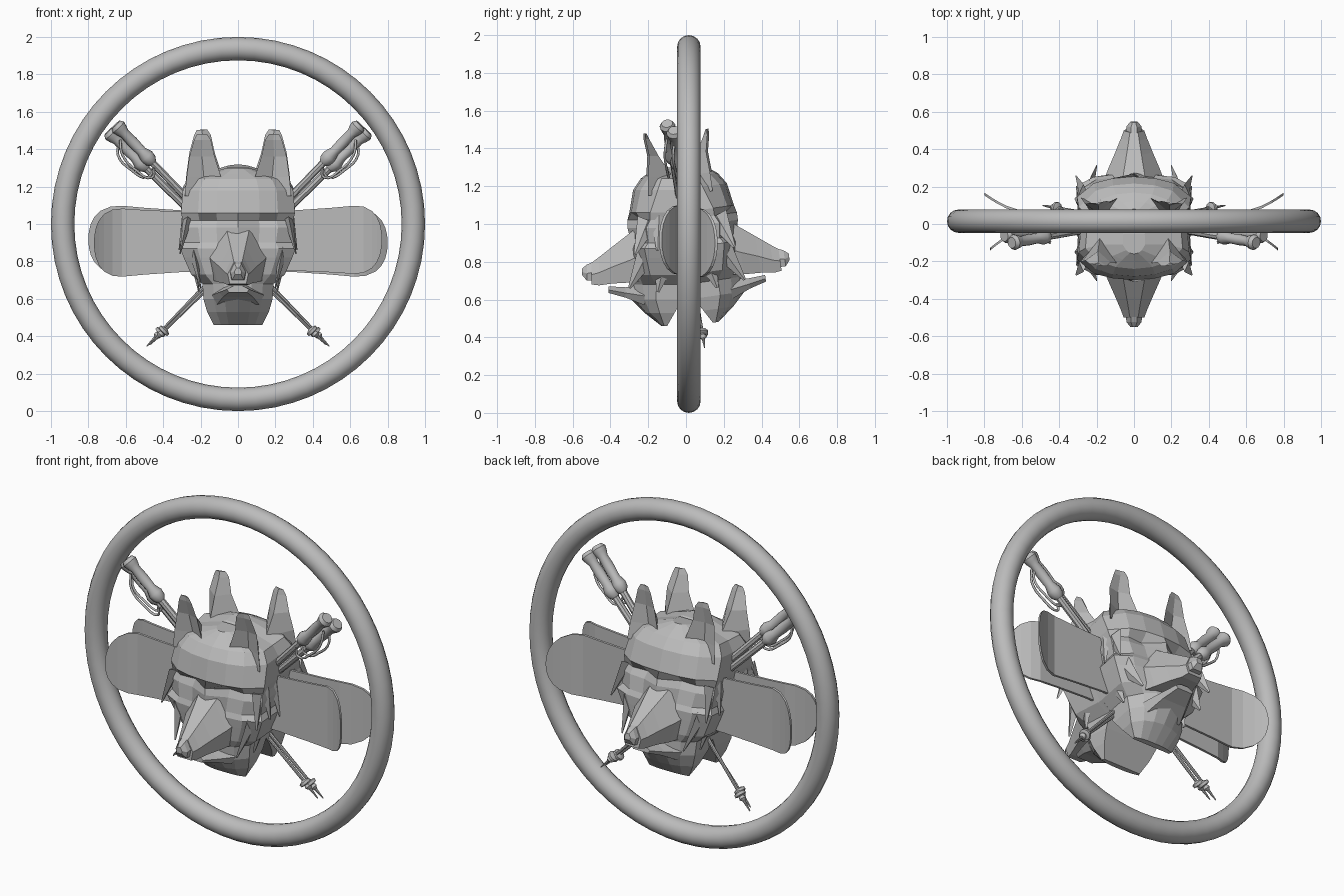
import bpy, bmesh, math
from mathutils import Vector, Matrix

if "Cube" in bpy.data.objects:
    bpy.data.objects.remove(bpy.data.objects["Cube"])

grey = bpy.data.materials.new("plain_grey")
grey.diffuse_color = (0.5, 0.5, 0.5, 1)
grey.use_nodes = True
grey.node_tree.nodes["Principled BSDF"].inputs["Base Color"].default_value = grey.diffuse_color

# the rear head is the front head turned round and tipped slightly upward
PIVOT = Matrix.Translation((0, 0, 0.76))
REAR = PIVOT @ Matrix.Rotation(math.radians(8.3), 4, 'X') @ PIVOT.inverted() @ Matrix.Rotation(math.pi, 4, 'Z')


def finish(name, bm, smooth=False, matrix=None):
    bmesh.ops.recalc_face_normals(bm, faces=bm.faces)
    me = bpy.data.meshes.new(name)
    bm.to_mesh(me)
    bm.free()
    me.materials.append(grey)
    ob = bpy.data.objects.new(name, me)
    bpy.context.collection.objects.link(ob)
    if matrix:
        me.transform(matrix)
    if smooth:
        bpy.context.view_layer.objects.active = ob
        ob.select_set(True)
        bpy.ops.object.shade_smooth_by_angle(angle=math.radians(40))
        ob.select_set(False)
    return ob


def add_loft(bm, rings):
    vs = [[bm.verts.new(p) for p in r] for r in rings]
    n = len(vs[0])
    for a, b in zip(vs, vs[1:]):
        for i in range(n):
            j = (i + 1) % n
            bm.faces.new((a[i], a[j], b[j], b[i]))
    bm.faces.new(vs[0])
    bm.faces.new(vs[-1][::-1])


def loft(name, rings, mirror=False, **kw):
    bm = bmesh.new()
    add_loft(bm, rings)
    if mirror:
        add_loft(bm, [[(-x, y, z) for x, y, z in r] for r in rings])
    return finish(name, bm, **kw)


def lathe(name, start, end, profile, sides=12):
    """Turned part along a line: profile is (distance, radius)."""
    a, d = Vector(start), (Vector(end) - Vector(start)).normalized()
    u = d.orthogonal().normalized()
    v = d.cross(u)
    ang = [2 * math.pi * i / sides for i in range(sides)]
    return loft(name, [[a + d * t + r * (math.cos(k) * u + math.sin(k) * v) for k in ang]
                       for t, r in profile], smooth=True)


def tube(name, pts, radius):
    cu = bpy.data.curves.new(name, 'CURVE')
    cu.dimensions = '3D'
    cu.bevel_depth, cu.bevel_resolution, cu.resolution_u = radius, 1, 4
    sp = cu.splines.new('BEZIER')
    sp.bezier_points.add(len(pts) - 1)
    for bp, p in zip(sp.bezier_points, pts):
        bp.co = p
        bp.handle_left_type = bp.handle_right_type = 'AUTO'
    cu.materials.append(grey)
    bpy.context.collection.objects.link(bpy.data.objects.new(name, cu))


# round rim
N, M = 64, 16
bm = bmesh.new()
rim = [[bm.verts.new(((0.9375 + 0.0625 * math.cos(b)) * math.cos(a), 0.015 + 0.0625 * math.sin(b),
                      1 + (0.9375 + 0.0625 * math.cos(b)) * math.sin(a)))
        for b in [2 * math.pi * j / M for j in range(M)]] for a in [2 * math.pi * i / N for i in range(N)]]
for i in range(N):
    for j in range(M):
        p, q = rim[i], rim[(i + 1) % N]
        bm.faces.new((p[j], p[(j + 1) % M], q[(j + 1) % M], q[j]))
finish("rim", bm, smooth=True)

# skull levels: z, half width, y at centre, eye line, temple, side, back
SKULL = [
    (0.46, 0.13, -0.13, -0.13, -0.125, -0.115, -0.10),
    (0.53, 0.165, -0.22, -0.21, -0.19, -0.14, -0.06),
    (0.60, 0.185, -0.29, -0.27, -0.22, -0.16, -0.02),
    (0.68, 0.19, -0.29, -0.27, -0.23, -0.16, 0.02),
    (0.73, 0.25, -0.29, -0.27, -0.25, -0.19, 0.02),
    (0.82, 0.29, -0.29, -0.28, -0.26, -0.21, 0.02),
    (0.87, 0.31, -0.29, -0.28, -0.27, -0.22, 0.02),
    (0.90, 0.29, -0.29, -0.27, -0.26, -0.20, 0.02),
    (0.98, 0.305, -0.31, -0.26, -0.25, -0.21, 0.02),
    (1.02, 0.295, -0.31, -0.235, -0.24, -0.19, 0.02),
    (1.06, 0.305, -0.30, -0.29, -0.265, -0.19, 0.02),
    (1.18, 0.295, -0.28, -0.27, -0.24, -0.15, 0.02),
    (1.24, 0.26, -0.24, -0.23, -0.20, -0.13, 0.02),
    (1.27, 0.16, -0.20, -0.19, -0.17, -0.11, 0.0),
    (1.30, 0.06, -0.16, -0.155, -0.14, -0.11, -0.05),
]


def skull_ring(z, w, *ys):
    half = [(f * w, y, z) for f, y in zip((0, 0.38, 0.7, 1, 0.95), ys)]
    return half + [(-x, y, zz) for x, y, zz in half[:0:-1]]


def muzzle_ring(y, w, lo, hi):
    m = lo + 0.45 * (hi - lo)
    half = [(w * 0.8, y, lo), (w, y, m), (w * 0.4, y, hi)]
    return half + [(-x, yy, z) for x, yy, z in half[::-1]]


def ear_ring(z, xi, xo, yf, yb):
    xm = (xi + xo) / 2
    return [(xi, yf, z), (xm, yf * 0.65 + yb * 0.35, z), (xo, yf + 0.01, z), (xm, yb, z)]


def tuft(base, tip, w):
    b, t = Vector(base), Vector(tip)
    d = (t - b).normalized()
    u = d.cross(Vector((1, 0, 0))).normalized() * w
    v = Vector((w * 0.4, 0, 0))
    return [[b + u, b + v, b - u, b - v],
            [t + u * 0.12, t + v * 0.12, t - u * 0.12, t - v * 0.12]]


for side, mat in (("front", None), ("rear", REAR)):
    loft(side + "_skull", [skull_ring(*s) for s in SKULL], matrix=mat)
    # muzzle, nose and open lower jaw
    loft(side + "_muzzle", [muzzle_ring(*s) for s in (
        (-0.22, 0.17, 0.70, 1.02), (-0.30, 0.14, 0.69, 0.95), (-0.39, 0.10, 0.685, 0.88),
        (-0.46, 0.07, 0.675, 0.825), (-0.50, 0.055, 0.68, 0.795))], matrix=mat)
    loft(side + "_nose", [muzzle_ring(*s) for s in (
        (-0.48, 0.045, 0.70, 0.805), (-0.525, 0.04, 0.70, 0.785), (-0.55, 0.02, 0.73, 0.765))], matrix=mat)
    loft(side + "_lower_jaw", [muzzle_ring(*s) for s in (
        (-0.22, 0.14, 0.57, 0.68), (-0.32, 0.10, 0.61, 0.665), (-0.41, 0.06, 0.635, 0.67))], matrix=mat)
    # ears with hollow fronts
    loft(side + "_ears", [ear_ring(*s) for s in (
        (1.15, 0.07, 0.285, -0.21, -0.06), (1.25, 0.09, 0.275, -0.21, -0.07),
        (1.36, 0.125, 0.26, -0.205, -0.145), (1.45, 0.145, 0.235, -0.225, -0.195),
        (1.48, 0.165, 0.22, -0.225, -0.21))], mirror=True, matrix=mat)
    # cheek fur
    for k, (b, t, w) in enumerate((
            ((0.27, -0.20, 1.02), (0.31, -0.27, 0.84), 0.06),
            ((0.27, -0.14, 1.10), (0.315, -0.15, 0.86), 0.06),
            ((0.26, -0.06, 1.12), (0.31, -0.05, 0.84), 0.06),
            ((0.24, -0.20, 0.85), (0.20, -0.30, 0.66), 0.06),
            ((0.24, -0.10, 0.85), (0.21, -0.15, 0.64), 0.07))):
        loft(f"{side}_cheek_fur_{k}", tuft(b, t, w), mirror=True, matrix=mat)

# boards with waisted sides and upturned round tips
for name, s, y0, length, tilt in (("front_board", -1, -0.045, 0.77, 0.012), ("rear_board", 1, 0.07, 0.80, -0.012)):
    xs = [0, 0.3, 0.5, 0.62] + [0.62 + (length - 0.62) * math.sin(math.radians(a)) for a in (20, 40, 55, 68, 80, 88)]
    rings = []
    for x in [-v for v in xs[:0:-1]] + xs:
        a = abs(x)
        f = max(0, (a - 0.62) / (length - 0.62))
        h = (0.155 + 0.027 * min(1, a / 0.62) ** 2) * max(0.0, 1 - f ** 2.6) ** 0.45
        y = y0 + s * 0.09 * f ** 1.4
        c = 0.908 + tilt * x
        rings.append([(x, y - 0.007, c - h), (x, y + 0.007, c - h), (x, y + 0.007, c + h), (x, y - 0.007, c + h)])
    loft(name, rings)

# crossed pairs of poles: shaft, grip, basket, strap
for sx in (-1, 1):
    for k in (-1, 1):
        top = Vector((sx * (0.66 + 0.02 * k), -0.08 + 0.018 * k, 1.50 - 0.018 * k))
        tip = Vector((-sx * (0.48 - 0.008 * k), 0.085 - 0.014 * k, 0.35 + 0.004 * k))
        n = f"{'left' if sx < 0 else 'right'}_pole_{'a' if k < 0 else 'b'}"
        L = (tip - top).length
        lathe(n + "_shaft", top, tip, [(0.1, 0.02), (0.5, 0.02), (0.9, 0.012), (L - 0.06, 0.008), (L, 0.003)], 8)
        lathe(n + "_grip", top, tip, [(-0.02, 0.03), (0, 0.042), (0.025, 0.036), (0.05, 0.027), (0.11, 0.03),
                                      (0.18, 0.027), (0.22, 0.04), (0.25, 0.036), (0.27, 0.022)])
        lathe(n + "_basket", top, tip, [(L - 0.125, 0.01), (L - 0.115, 0.032), (L - 0.1, 0.032), (L - 0.095, 0.014),
                                        (L - 0.08, 0.02), (L - 0.065, 0.008)], 10)
        y = -0.08 + 0.022 * k
        o = 0.012 * k
        tube(n + "_strap", [(sx * 0.63, y, 1.45), (sx * (0.63 + o), y - 0.01, 1.37), (sx * (0.56 + o), y, 1.29),
                            (sx * (0.47 + o), y + 0.01, 1.25), (sx * 0.45, y, 1.30)], 0.007)
